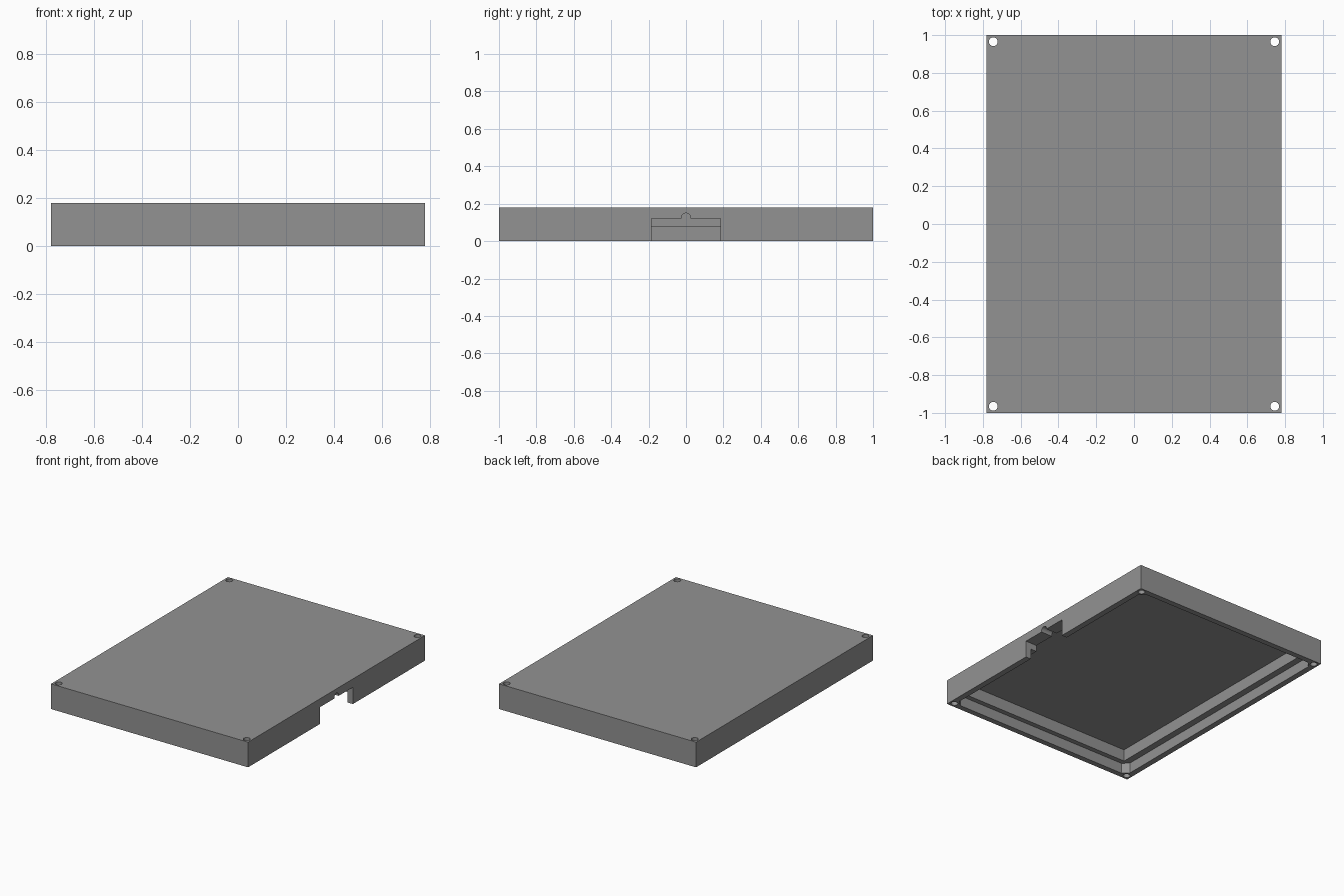
import bpy, bmesh, math
from mathutils import Vector

if "Cube" in bpy.data.objects:
    bpy.data.objects.remove(bpy.data.objects["Cube"])

W, L, H = 0.78, 1.0, 0.18      # half width, half length, height

grey = bpy.data.materials.new("plain grey")
grey.diffuse_color = (0.29, 0.29, 0.29, 1)
grey.use_nodes = True
grey.node_tree.nodes["Principled BSDF"].inputs["Base Color"].default_value = grey.diffuse_color


def prism(name, outline, axis, start, end):
    """Extrude a closed outline: (x, y) along z, or (y, z) along x."""
    bm = bmesh.new()
    if axis == 'z':
        pts, move = [(u, v, start) for u, v in outline], Vector((0, 0, end - start))
    else:
        pts, move = [(start, u, v) for u, v in outline], Vector((end - start, 0, 0))
    face = bm.faces.new([bm.verts.new(p) for p in pts])
    out = bmesh.ops.extrude_face_region(bm, geom=[face])
    bmesh.ops.translate(bm, vec=move,
                        verts=[g for g in out["geom"] if isinstance(g, bmesh.types.BMVert)])
    bmesh.ops.recalc_face_normals(bm, faces=bm.faces)
    mesh = bpy.data.meshes.new(name)
    bm.to_mesh(mesh)
    bm.free()
    mesh.materials.append(grey)
    ob = bpy.data.objects.new(name, mesh)
    bpy.context.collection.objects.link(ob)
    return ob


def rect(a, b):
    return [(-a, -b), (a, -b), (a, b), (-a, b)]


def circle(cx, cy, r, n=32):
    return [(cx + r * math.cos(2 * math.pi * i / n),
             cy + r * math.sin(2 * math.pi * i / n)) for i in range(n)]


# solid block of the lid
lid = prism("lid", rect(W, L), 'z', 0, H)

# shallow recess with cut corners that leave room for the screws
a, b, c = 0.738, 0.96, 0.04
recess = [(-a, -b + c), (-a + c, -b), (a - c, -b), (a, -b + c),
          (a, b - c), (a - c, b), (-a + c, b), (-a, b - c)]
cutters = [prism("recess_cutter", recess, 'z', -0.1, 0.075)]

# deeper inner pocket
cutters.append(prism("pocket_cutter", rect(0.69, 0.925), 'z', -0.05, 0.16))

# side opening with a small round arch on its top edge
arch = [(0.025 * math.cos(math.pi * i / 16), 0.125 + 0.025 * math.sin(math.pi * i / 16))
        for i in range(17)]
opening = ([(-0.185, -0.1), (0.185, -0.1), (0.185, 0.12), (0.025, 0.12)]
           + arch + [(-0.025, 0.12), (-0.185, 0.12)])
cutters.append(prism("opening_cutter", opening, 'x', 0.6, 0.9))

# screw holes through the four corners
for sx in (-1, 1):
    for sy in (-1, 1):
        cutters.append(prism("screw_hole_cutter",
                             circle(sx * 0.745, sy * 0.965, 0.023), 'z', -0.1, 0.3))

# cut the lid, then bake the result
for cutter in cutters:
    cutter.hide_render = True
    mod = lid.modifiers.new(cutter.name, 'BOOLEAN')
    mod.operation = 'DIFFERENCE'
    mod.solver = 'EXACT'
    mod.object = cutter
bpy.context.view_layer.update()
deps = bpy.context.evaluated_depsgraph_get()
cut_mesh = bpy.data.meshes.new_from_object(lid.evaluated_get(deps))
lid.modifiers.clear()
lid.data = cut_mesh
for cutter in cutters:
    bpy.data.objects.remove(cutter)

# smooth hole walls, sharp edges elsewhere
bpy.context.view_layer.objects.active = lid
lid.select_set(True)
bpy.ops.object.shade_smooth_by_angle(angle=math.radians(30))
